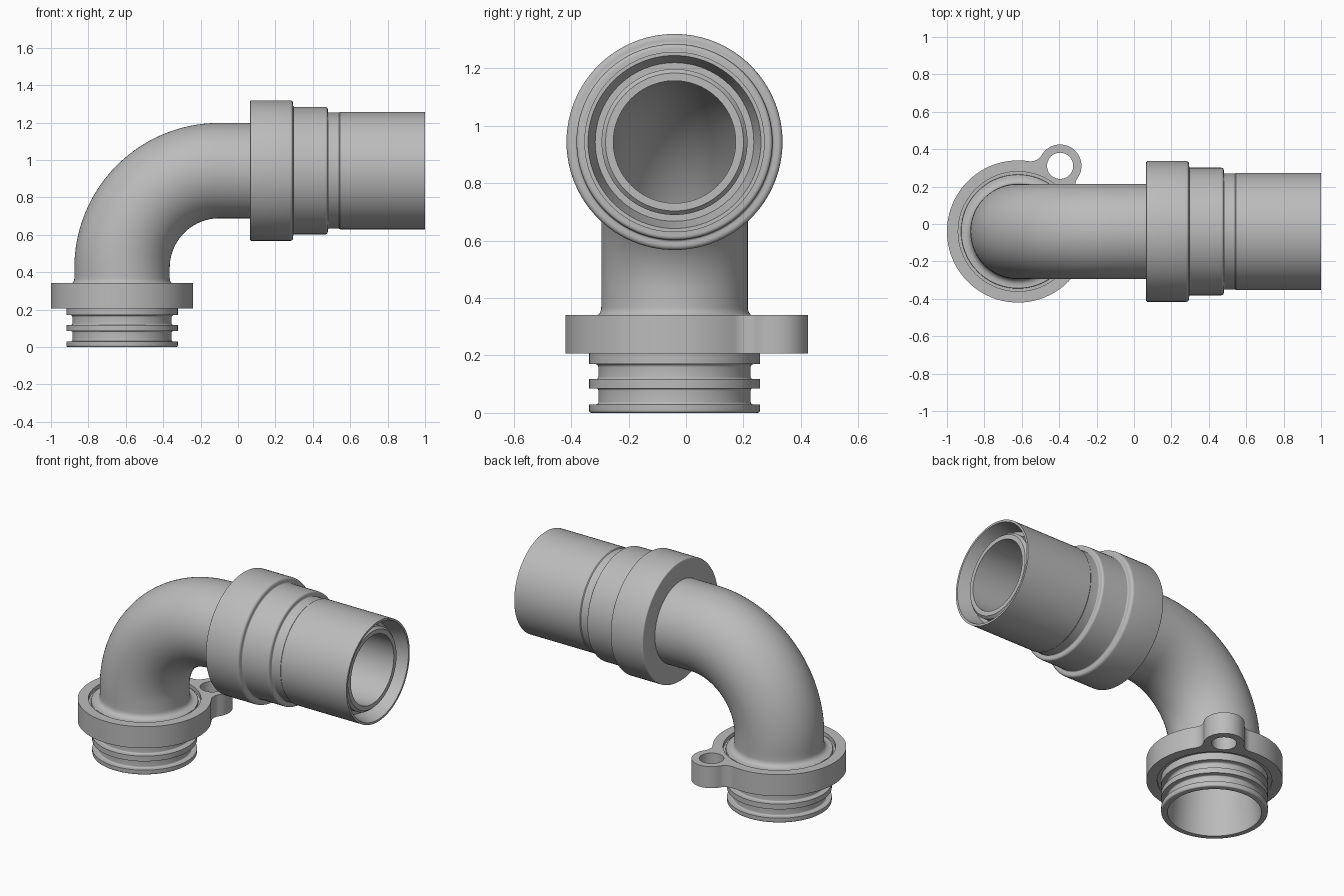
import bpy, bmesh, math
from mathutils import Vector

cube = bpy.data.objects.get("Cube")
if cube:
    bpy.data.objects.remove(cube, do_unlink=True)

grey = bpy.data.materials.new("plain grey")
grey.use_nodes = True
colour = (0.5, 0.5, 0.5, 1)
grey.diffuse_color = colour
grey.node_tree.nodes["Principled BSDF"].inputs["Base Color"].default_value = colour

BASE_X, AXIS_Y, AXIS_Z = -0.62, -0.04, 0.943
BEND = 0.52
RISE = AXIS_Z - BEND
ARC = BEND * math.pi / 2
SIDES = 96


def along(x):
    """Path distance of a point on the horizontal run."""
    return RISE + ARC + x - (BASE_X + BEND)


def station(s):
    """Centre and in-plane normal of the pipe path at distance s."""
    if s <= RISE:
        return Vector((BASE_X, AXIS_Y, s)), Vector((-1, 0, 0))
    a = min((s - RISE) / BEND, math.pi / 2)
    n = Vector((-math.cos(a), 0, math.sin(a)))
    c = Vector((BASE_X + BEND, AXIS_Y, RISE)) + n * BEND
    c.x += max(0, s - RISE - ARC)
    return c, n


def rounded(profile):
    """Round each profile corner that carries a third value, its radius."""
    out = []
    for i, p in enumerate(profile):
        corner = Vector(p[:2])
        if len(p) < 3:
            out.append(corner)
            continue
        before = Vector(profile[i - 1][:2]) - corner
        after = Vector(profile[(i + 1) % len(profile)][:2]) - corner
        a = corner + before.normalized() * p[2]
        b = corner + after.normalized() * p[2]
        for k in range(7):
            t = k / 6
            w = 2 * t * (1 - t) * 0.83
            d = (1 - t) ** 2 + w + t * t
            out.append((a * (1 - t) ** 2 + corner * w + b * t * t) / d)
    return out


def finish(obj):
    obj.data.materials.clear()
    obj.data.materials.append(grey)
    bpy.ops.object.select_all(action='DESELECT')
    obj.select_set(True)
    bpy.context.view_layer.objects.active = obj
    bpy.ops.object.shade_smooth_by_angle(angle=math.radians(32))


def sweep(name, profile):
    """Turn a closed (distance, radius) profile around the pipe path."""
    bm = bmesh.new()
    rings = []
    for s, r in rounded(profile):
        c, n = station(s)
        rings.append([bm.verts.new(c + r * (n * math.cos(a) + Vector((0, 1, 0)) * math.sin(a)))
                      for a in (math.tau * k / SIDES for k in range(SIDES))])
    for i, ring in enumerate(rings):
        prev = rings[i - 1]
        for k in range(SIDES):
            j = (k + 1) % SIDES
            bm.faces.new((prev[k], prev[j], ring[j], ring[k]))
    bmesh.ops.recalc_face_normals(bm, faces=bm.faces)
    mesh = bpy.data.meshes.new(name)
    bm.to_mesh(mesh)
    bm.free()
    obj = bpy.data.objects.new(name, mesh)
    bpy.context.collection.objects.link(obj)
    finish(obj)


# Grooved spigot at the foot, flaring into the pipe
RIDGE, GROOVE = 0.298, 0.265
sweep("grooved_spigot", [
    (0, 0.262), (0, RIDGE, 0.01), (0.03, RIDGE),
    (0.03, GROOVE, 0.008), (0.085, GROOVE, 0.008),
    (0.085, RIDGE), (0.118, RIDGE),
    (0.118, GROOVE, 0.008), (0.17, GROOVE, 0.012),
    (0.17, RIDGE), (0.215, RIDGE), (0.215, 0.322), (0.318, 0.322),
    (0.318, 0.305), (0.332, 0.305, 0.004), (0.332, 0.255, 0.036),
    (0.4, 0.255), (0.4, 0.215), (0.3, 0.235)])

# Bent pipe wall
steps = [0.385 + (along(0.1) - 0.385) * k / 48 for k in range(49)]
sweep("elbow_pipe", [(s, 0.255) for s in steps] + [(s, 0.213) for s in reversed(steps)])

# Stepped collar and outer sleeve
sweep("stepped_collar_and_sleeve", [
    (along(0.065), 0.213), (along(0.065), 0.376, 0.008),
    (along(0.295), 0.376, 0.018), (along(0.295), 0.341, 0.008),
    (along(0.48), 0.341, 0.014), (along(0.48), 0.31, 0.006),
    (along(0.54), 0.31), (along(0.545), 0.314),
    (along(1), 0.314), (along(1), 0.301),
    (along(0.9), 0.276), (along(0.9), 0.213)])

# Inner tube, set back inside the sleeve
sweep("inner_tube", [
    (along(0.8), 0.213), (along(0.8), 0.254), (along(0.945), 0.254),
    (along(0.96), 0.24), (along(0.96), 0.213)])


def arc(c, r, a0, a1, n):
    return [Vector((c.x + r * math.cos(a0 + (a1 - a0) * k / n),
                    c.y + r * math.sin(a0 + (a1 - a0) * k / n))) for k in range(n + 1)]


# Flange ring with a blended eyelet
ring_c, ring_r = Vector((BASE_X, AXIS_Y)), 0.38
ear_c, ear_r = Vector((-0.395, 0.311)), 0.114
blend = 0.07
link = ear_c - ring_c
d = link.length
lean = math.atan2(link.y, link.x)
A, B = ring_r + blend, ear_r + blend
at_ring = math.acos((A * A + d * d - B * B) / (2 * A * d))
at_ear = math.acos((B * B + d * d - A * A) / (2 * B * d))
side1 = ring_c + A * Vector((math.cos(lean + at_ring), math.sin(lean + at_ring)))
side2 = ring_c + A * Vector((math.cos(lean - at_ring), math.sin(lean - at_ring)))
pi = math.pi
outline = arc(ring_c, ring_r, lean + at_ring, lean + math.tau - at_ring, 96)
outline += arc(side2, blend, lean - at_ring + pi, lean + at_ear, 12)[1:]
outline += arc(ear_c, ear_r, lean - pi + at_ear, lean + pi - at_ear, 48)[1:]
outline += arc(side1, blend, lean - at_ear, lean + at_ring - pi, 12)[1:-1]

curve = bpy.data.curves.new("flange_outline", 'CURVE')
curve.dimensions = '2D'
curve.fill_mode = 'BOTH'
curve.extrude = 0.0675
holes = [arc(ring_c, 0.32, 0, math.tau, 96)[:-1], arc(ear_c, 0.07, 0, math.tau, 48)[:-1]]
for loop in [outline] + holes:
    spline = curve.splines.new('POLY')
    spline.points.add(len(loop) - 1)
    for p, v in zip(spline.points, loop):
        p.co = (v.x, v.y, 0, 1)
    spline.use_cyclic_u = True
flange = bpy.data.objects.new("flange_with_eyelet", curve)
bpy.context.collection.objects.link(flange)
flange.location.z = 0.2735
bpy.ops.object.select_all(action='DESELECT')
flange.select_set(True)
bpy.context.view_layer.objects.active = flange
bpy.ops.object.convert(target='MESH')
flange = bpy.context.view_layer.objects.active
bm = bmesh.new()
bm.from_mesh(flange.data)
bmesh.ops.remove_doubles(bm, verts=bm.verts, dist=0.0001)
bmesh.ops.recalc_face_normals(bm, faces=bm.faces)
bm.to_mesh(flange.data)
bm.free()
finish(flange)
